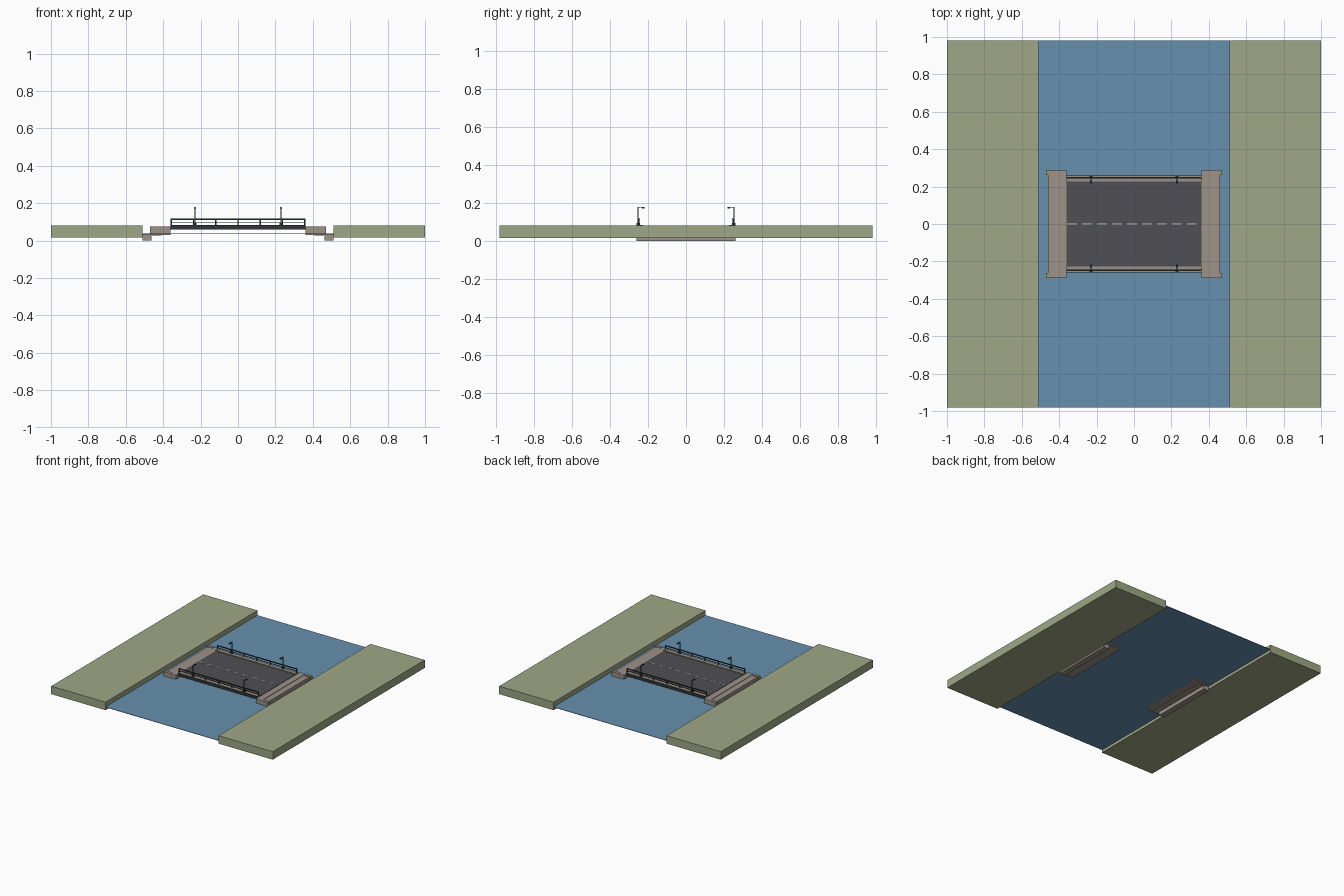
import bpy, bmesh, math

if "Cube" in bpy.data.objects:
    bpy.data.objects.remove(bpy.data.objects["Cube"])


def colour(name, r, g, b):
    m = bpy.data.materials.new(name)
    m.diffuse_color = (r, g, b, 1)
    m.use_nodes = True
    m.node_tree.nodes["Principled BSDF"].inputs["Base Color"].default_value = m.diffuse_color
    return m


GRASS = colour("sage_grass", .35, .39, .24)
WATER = colour("river_blue", .135, .28, .43)
STONE = colour("warm_concrete", .34, .29, .25)
ROAD = colour("asphalt", .08, .08, .09)
METAL = colour("dark_metal", .03, .035, .035)
PAINT = colour("road_paint", .62, .63, .5)


def add_box(bm, x0, x1, y0, y1, z0, z1):
    v = [bm.verts.new((x, y, z)) for z in (z0, z1)
         for x, y in ((x0, y0), (x1, y0), (x1, y1), (x0, y1))]
    for f in ((3, 2, 1, 0), (4, 5, 6, 7), (0, 1, 5, 4),
              (1, 2, 6, 5), (2, 3, 7, 6), (3, 0, 4, 7)):
        bm.faces.new([v[i] for i in f])


def part(name, mat, boxes, mirror=None):
    """Boxes joined as one object; mirror is a tuple of axis flags."""
    bm = bmesh.new()
    for b in boxes:
        add_box(bm, *b)
    me = bpy.data.meshes.new(name)
    bm.to_mesh(me)
    bm.free()
    me.materials.append(mat)
    ob = bpy.data.objects.new(name, me)
    bpy.context.collection.objects.link(ob)
    if mirror:
        mod = ob.modifiers.new("mirror", "MIRROR")
        mod.use_axis = mirror
        mod.use_mirror_merge = False
    return ob


X, Y = (True, False, False), (False, True, False)
XY = (True, True, False)

# River and banks
part("river_bank", GRASS, [(.51, 1, -.98, .98, .015, .08)], X)
part("water", WATER, [(-.51, .51, -.98, .98, .038, .041)])

# Abutments: footing, bearing seat, back wall and wing walls
part("footing", STONE, [(.462, .51, -.26, .26, 0, .035)], X)
part("bearing_seat", STONE, [(.36, .41, -.285, .285, .03, .074)], X)
part("approach_slab", STONE, [(.41, .46, -.263, .263, .028, .07)], X)
part("wing_wall", STONE, [(.41, .47, .263, .288, .03, .076)], XY)

# Deck, lane dashes, kerbs and edge girders
part("road_deck", ROAD, [(-.36, .36, -.226, .226, .06, .077)])
part("lane_dashes", PAINT,
     [(x, x + .052, -.004, .004, .076, .079)
      for x in (-.357 + .08 * i for i in range(9))])
part("kerb", STONE, [(-.36, .36, .226, .256, .066, .084)], Y)
part("edge_girder", METAL, [(-.36, .36, .253, .26, .06, .082)], Y)

# Railings: two rails on evenly spaced posts
rails = [(-.36, .36, .243, .251, .111, .117),
         (-.36, .36, .245, .249, .096, .099)]
posts = [(x - .003, x + .003, .244, .25, .084, .112)
         for x in (-.357 + .119 * i for i in range(7))]
part("railing", METAL, rails + posts, Y)

# Street lamps: base, pole, arm over the road and lamp head
part("street_lamp", METAL,
     [(.222, .238, .243, .259, .08, .095),
      (.227, .233, .249, .255, .09, .179),
      (.227, .233, .222, .255, .174, .179),
      (.224, .236, .217, .232, .171, .178)], XY)
